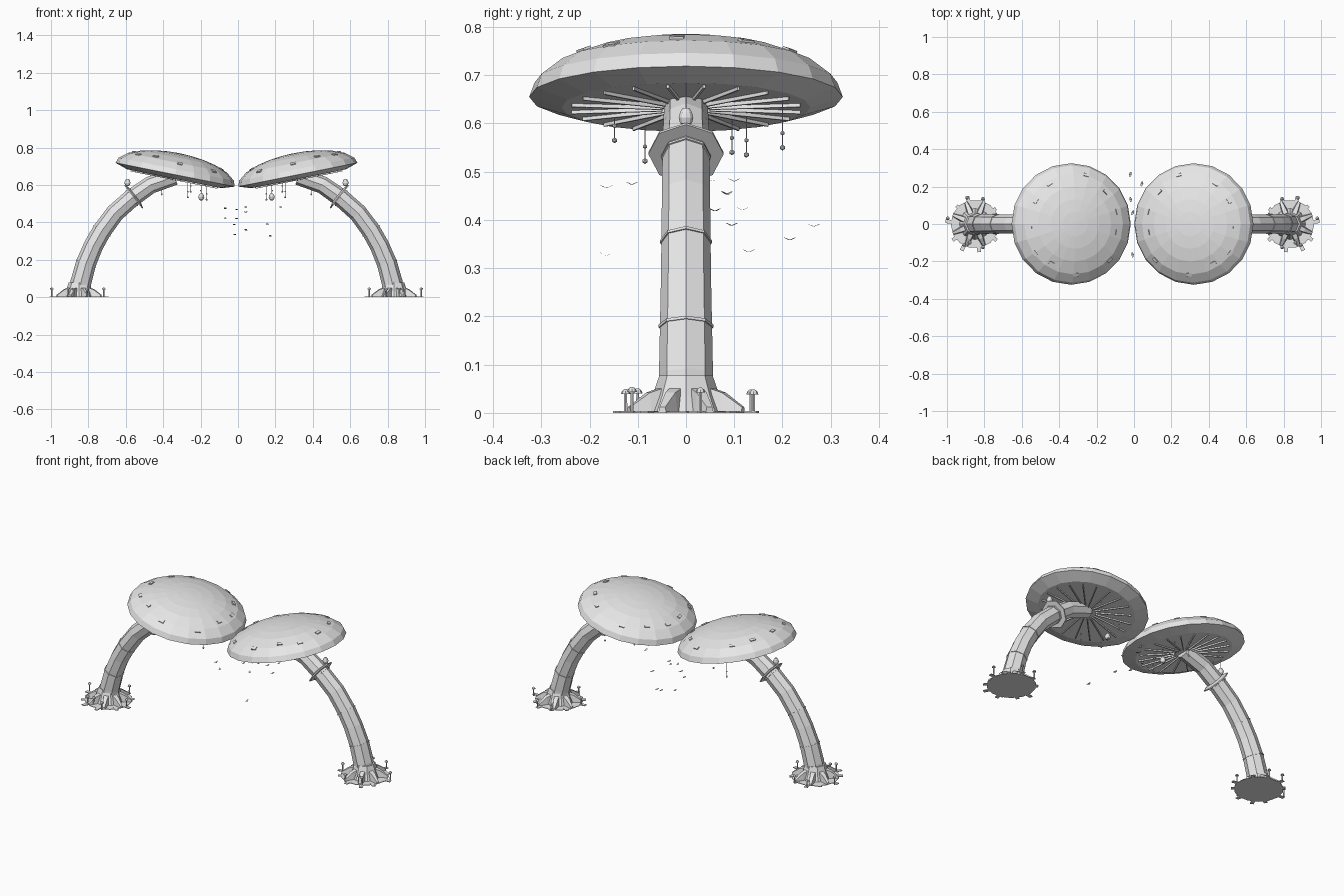
import bpy, bmesh, math, random
from mathutils import Vector, Matrix

if "Cube" in bpy.data.objects:
    bpy.data.objects.remove(bpy.data.objects["Cube"])

random.seed(4)
SHIFT = -0.008          # mirror plane offset
grey = bpy.data.materials.new("pale_grey")
grey.diffuse_color = (0.8, 0.8, 0.8, 1)
grey.use_nodes = True
grey.node_tree.nodes["Principled BSDF"].inputs["Base Color"].default_value = grey.diffuse_color


def finish(name, bm, mirror=True):
    """Make the right-hand object and its mirrored left-hand twin."""
    bmesh.ops.recalc_face_normals(bm, faces=bm.faces)
    for side in (("right", 1), ("left", -1)) if mirror else (("", 1),):
        me = bpy.data.meshes.new(name)
        bm.to_mesh(me)
        if side[1] < 0:
            me.transform(Matrix.Diagonal((-1, 1, 1, 1)))
            me.flip_normals()
        me.transform(Matrix.Translation((SHIFT, 0, 0)))
        me.materials.append(grey)
        label = name + ("_" + side[0] if mirror else "")
        bpy.context.collection.objects.link(bpy.data.objects.new(label, me))
    bm.free()


def loft(bm, rings):
    """Skin a list of vertex rings and close both ends."""
    vs = [[bm.verts.new(p) for p in r] for r in rings]
    n = len(vs[0])
    for a, b in zip(vs, vs[1:]):
        for i in range(n):
            bm.faces.new((a[i], a[(i + 1) % n], b[(i + 1) % n], b[i]))
    bm.faces.new(vs[0][::-1])
    bm.faces.new(vs[-1])


def circle(r, z, n, m=Matrix()):
    return [m @ Vector((r * math.cos(2 * math.pi * i / n),
                        r * math.sin(2 * math.pi * i / n), z)) for i in range(n)]


def lathe(bm, profile, n, m=Matrix()):
    loft(bm, [circle(r, z, n, m) for r, z in profile])


def box(bm, size, m):
    bmesh.ops.create_cube(bm, size=1, matrix=m @ Matrix.Diagonal((*size, 1)))


def ball(bm, r, p):
    bmesh.ops.create_icosphere(bm, subdivisions=1, radius=r, matrix=Matrix.Translation(p))


def frame(p, t):
    """Cross-section frame in the xz plane, local z along the tangent t."""
    t = t.normalized()
    y = Vector((0, 1, 0))
    x = y.cross(t)
    return Matrix.Translation(p) @ Matrix((x, y, t)).transposed().to_4x4()


# Curved stem
path = [Vector((x, 0, z)) for x, z in (
    (.842, 0), (.832, .08), (.805, .18), (.765, .275), (.72, .355),
    (.65, .45), (.56, .53), (.46, .60), (.33, .645))]
radii = [.058, .056, .054, .052, .051, .05, .049, .047, .045]
frames = []
for i, p in enumerate(path):
    t = path[min(i + 1, len(path) - 1)] - path[max(i - 1, 0)]
    frames.append(frame(p, t if i else Vector((0, 0, 1))))
bm = bmesh.new()
loft(bm, [circle(r, 0, 8, f) for r, f in zip(radii, frames)])
finish("stem", bm)

# Thin bands at the stem joints
bm = bmesh.new()
for i in (2, 4, 6):
    lathe(bm, [(radii[i] + .003, -.003), (radii[i] + .003, .003)], 8, frames[i])
finish("stem_bands", bm)

# Skirt around the upper stem
bm = bmesh.new()
lathe(bm, [(.078, -.006), (.078, 0), (.05, .008)], 8,
      frame(Vector((.548, 0, .54)), Vector((-.79, 0, .62))))
finish("skirt", bm)

# Cap: squashed dome, bevelled underside
R, H, TILT = .325, .117, math.radians(11.3)
cap = Matrix.Translation((.328, 0, .655)) @ Matrix.Rotation(-TILT, 4, 'Y')
bm = bmesh.new()
dome = [(R * math.cos(a), H * math.sin(a))
        for a in (math.radians(d) for d in (0, 15, 34, 52, 66, 78, 87))]
lathe(bm, [(.05, -.021), (.258, -.022)] + dome, 20, cap)
finish("cap", bm)

# Gills under the cap
bm = bmesh.new()
for i in range(20):
    m = cap @ Matrix.Rotation(math.pi * (2 * i + 1) / 20, 4, 'Z')
    box(bm, (.19, .005, .010), m @ Matrix.Translation((.145, 0, -.024)))
finish("gills", bm)

# Raised spots on the cap
bm = bmesh.new()
for i in range(11):
    a = 2 * math.pi * i / 11 + random.uniform(-.15, .15)
    r = random.uniform(.235, .28)
    z = H * math.sqrt(1 - (r / R) ** 2)
    slope = math.atan2(r / R ** 2, z / H ** 2)
    m = (cap @ Matrix.Rotation(a, 4, 'Z') @ Matrix.Translation((r, 0, z - .002))
         @ Matrix.Rotation(slope, 4, 'Y'))
    box(bm, (.018, .03, .008), m)
finish("cap_spots", bm)

# Ground disc, stem flare and roots
base = Matrix.Translation((.842, 0, 0))
bm = bmesh.new()
lathe(bm, [(.13, 0), (.13, .003)], 14, base)
finish("ground_disc", bm)
bm = bmesh.new()
lathe(bm, [(.085, .002), (.07, .035), (.055, .078)], 8, base)
finish("stem_flare", bm)
bm = bmesh.new()
for i in range(8):
    m = base @ Matrix.Rotation(math.pi * (i + .5) / 4, 4, 'Z')
    loft(bm, [[m @ Vector((x, y * w, z)) for y, z in ((-1, 0), (1, 0), (.7, h), (-.7, h))]
              for x, w, h in ((.045, .02, .055), (.085, .016, .042), (.128, .009, .012))])
finish("roots", bm)

# Loose flat stones around the base
bm = bmesh.new()
for i in range(10):
    a = 2 * math.pi * i / 10 + random.uniform(-.2, .2)
    m = (base @ Matrix.Rotation(a, 4, 'Z')
         @ Matrix.Translation((random.uniform(.12, .145), 0, .002)))
    box(bm, (.035, .02, .004), m)
finish("stones", bm)

# Small fungi at the base
bm = bmesh.new()
for x, y in ((.988, .03), (.71, -.02), (.80, -.125), (.87, -.1), (.90, -.112),
             (.80, .135), (.885, .14)):
    h = random.uniform(.038, .045)
    m = Matrix.Translation((x, y, 0))
    lathe(bm, [(.004, 0), (.0035, h)], 6, m)
    lathe(bm, [(.010, h), (.008, h + .006), (.003, h + .010)], 8, m)
finish("small_fungi", bm)


def underside(x):
    return .637 + (x - .328) * math.tan(TILT)


# Hanging strands with beads
bm = bmesh.new()
for x, y, z in ((.245, -.148, .565), (.16, -.085, .522), (.19, .095, .54),
                (.26, .125, .535), (.40, .2, .55)):
    lathe(bm, [(.001, z), (.001, underside(x))], 4, Matrix.Translation((x, y, 0)))
    ball(bm, .006, (x, y, z))
    ball(bm, .005, (x, y, z + .03))
finish("strands", bm)

# Hanging lanterns
bm = bmesh.new()
for x, z in ((.583, .612), (.188, .535)):
    m = Matrix.Translation((x, 0, z))
    lathe(bm, [(.006, -.017), (.013, -.011), (.016, 0), (.013, .011), (.007, .02)], 10, m)
    lathe(bm, [(.001, .02), (.001, underside(x) - z)], 4, m)
finish("lanterns", bm)

# Flock of winged shapes between the caps
bm = bmesh.new()
for x, y, z in ((0, -.165, .468), (-.06, -.112, .475), (.18, -.165, .328),
                (.235, .055, .482), (.05, .1, .482), (.05, .085, .455),
                (.0, .06, .42), (-.06, .117, .422), (.165, .095, .39),
                (-.01, .13, .335), (.05, .215, .36), (-.012, .265, .388)):
    m = Matrix.Translation((x, y, z)) @ Matrix.Rotation(random.uniform(-.6, .6), 4, 'Z')
    for s in (-1, 1):
        bm.faces.new([bm.verts.new(m @ Vector(p)) for p in (
            (-.006, 0, -.002), (.008, 0, -.002), (.003, s * .013, .004), (-.004, s * .013, .004))])
finish("flock", bm, mirror=False)
